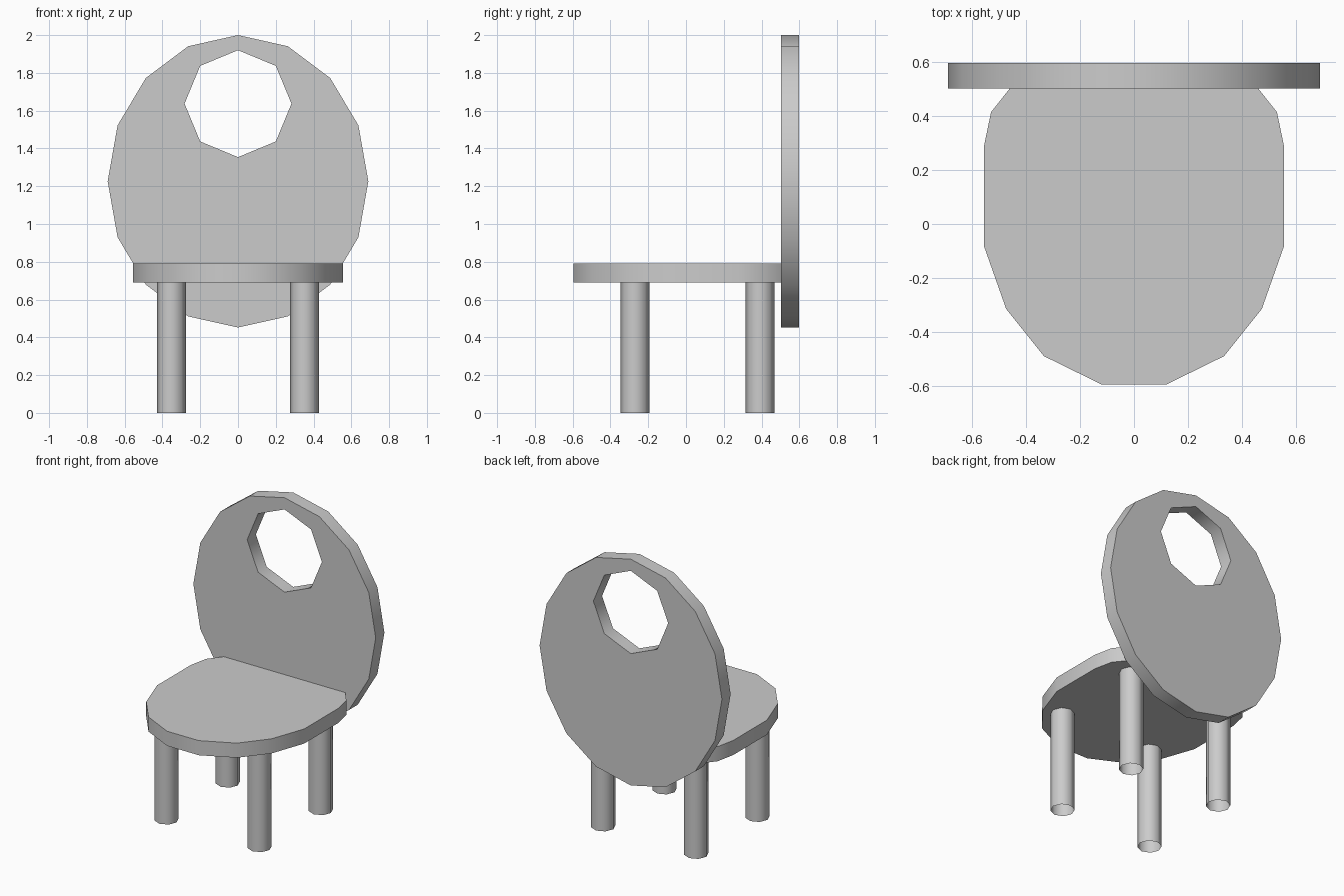
import bpy, bmesh, math
from mathutils import Vector

if "Cube" in bpy.data.objects:
    bpy.data.objects.remove(bpy.data.objects["Cube"])


def ring(rx, ry, n, cx=0.0, cy=0.0):
    """Regular n-gon stretched to an ellipse, first corner on the x axis."""
    return [(cx + rx * math.cos(math.tau * i / n),
             cy + ry * math.sin(math.tau * i / n)) for i in range(n)]


def finish(name, bm):
    bmesh.ops.recalc_face_normals(bm, faces=bm.faces[:])
    mesh = bpy.data.meshes.new(name)
    bm.to_mesh(mesh)
    bm.free()
    obj = bpy.data.objects.new(name, mesh)
    bpy.context.collection.objects.link(obj)
    bpy.ops.object.select_all(action='DESELECT')
    obj.select_set(True)
    bpy.context.view_layer.objects.active = obj
    bpy.ops.object.shade_smooth_by_angle(angle=math.radians(50))
    return obj


def slab(name, loops, place, push):
    """Fill the loops (outline plus any holes) and extrude them by push."""
    bm = bmesh.new()
    edges = []
    for loop in loops:
        vs = [bm.verts.new(place(a, b)) for a, b in loop]
        edges += [bm.edges.new((vs[i - 1], vs[i])) for i in range(len(vs))]
    if len(loops) == 1:
        bm.faces.new(bm.verts[:])
    else:
        bmesh.ops.triangle_fill(bm, edges=edges, use_beauty=True)
    ext = bmesh.ops.extrude_face_region(bm, geom=bm.faces[:], use_keep_orig=True)
    top = [g for g in ext['geom'] if isinstance(g, bmesh.types.BMVert)]
    bmesh.ops.translate(bm, verts=top, vec=Vector(push))
    return finish(name, bm)


# Backrest: 16-sided oval with an octagonal hole
slab("backrest",
     [ring(0.69, 0.774, 16, 0, 1.226), ring(0.283, 0.283, 8, 0, 1.637)],
     lambda x, z: (x, 0.503, z), (0, 0.094, 0))

# Seat: rounded front, cut straight against the backrest
half = [(0.12, -0.595), (0.334, -0.49), (0.474, -0.315), (0.557, -0.08),
        (0.557, 0.285), (0.53, 0.415), (0.46, 0.503)]
slab("seat", [half + [(-x, y) for x, y in reversed(half)]],
     lambda x, y: (x, y, 0.69), (0, 0, 0.1))

# Legs: open octagonal tubes
for end, y in (("front", -0.27), ("back", 0.392)):
    for side, x in (("left", -0.352), ("right", 0.352)):
        bm = bmesh.new()
        low, high = ([bm.verts.new((a, b, z)) for a, b in ring(0.076, 0.076, 8, x, y)]
                     for z in (0.0, 0.69))
        for i in range(8):
            bm.faces.new((low[i - 1], low[i], high[i], high[i - 1]))
        finish(f"{end}_{side}_leg", bm)
